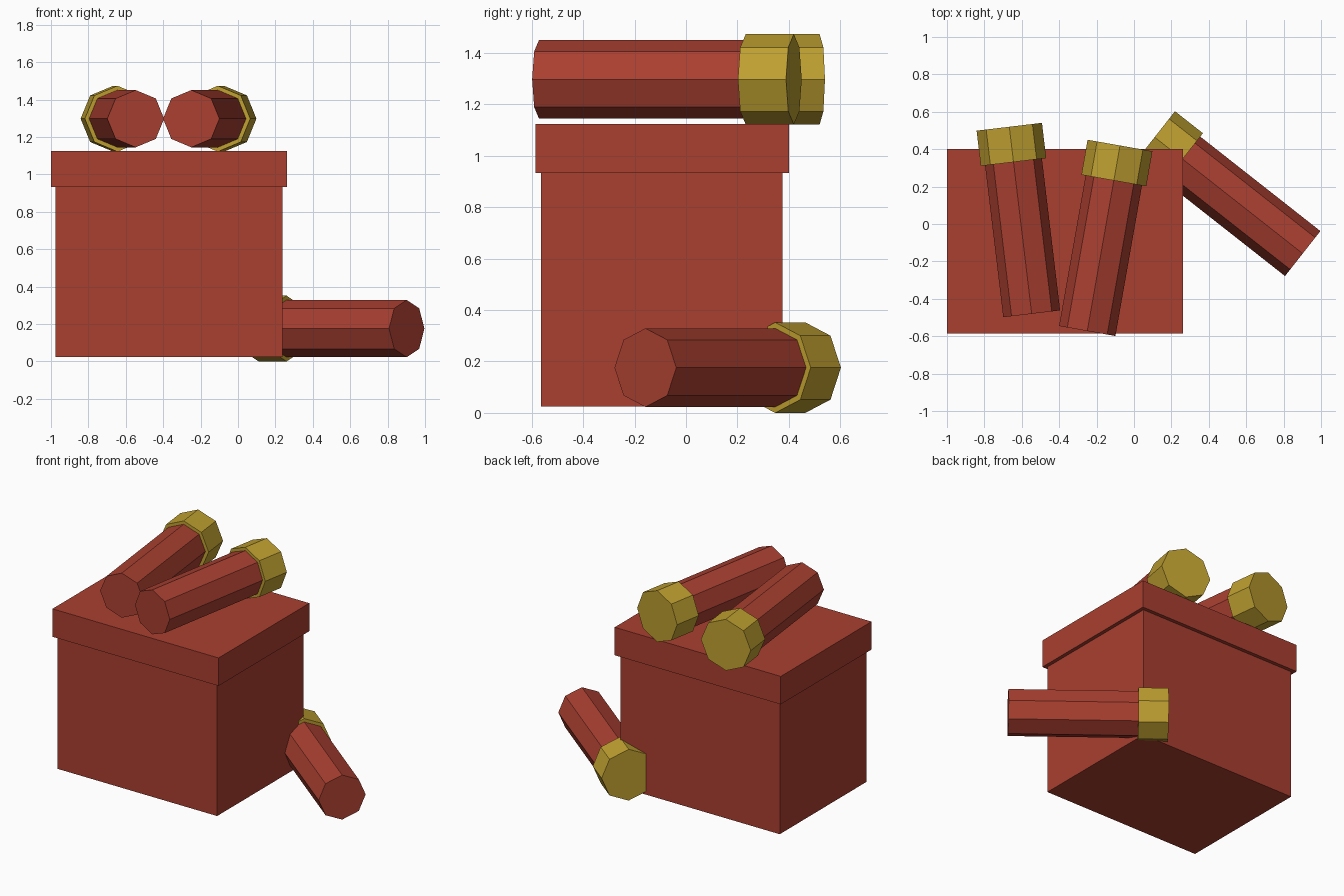
import bpy
from math import pi
from mathutils import Vector, Matrix

if "Cube" in bpy.data.objects:
    bpy.data.objects.remove(bpy.data.objects["Cube"], do_unlink=True)


def make_material(name, rgb):
    mat = bpy.data.materials.new(name)
    mat.use_nodes = True
    mat.diffuse_color = (*rgb, 1)
    mat.node_tree.nodes["Principled BSDF"].inputs["Base Color"].default_value = (*rgb, 1)
    return mat


red = make_material("brick_red", (0.40, 0.05, 0.03))
brass = make_material("brass", (0.52, 0.35, 0.03))


def add_box(name, low, high, mat):
    low, high = Vector(low), Vector(high)
    bpy.ops.mesh.primitive_cube_add(size=1)
    box = bpy.context.object
    box.name = name
    box.data.transform(Matrix.Translation((low + high) / 2) @ Matrix.Diagonal((high - low).to_4d()))
    box.data.materials.append(mat)


def add_rod(name, start, direction, radius, length, mat):
    """Eight-sided rod lying flat, with a corner pointing straight up."""
    bpy.ops.mesh.primitive_cylinder_add(vertices=8, radius=radius, depth=length)
    rod = bpy.context.object
    rod.name = name
    forward = direction.normalized()
    up = Vector((0, 0, 1))
    turn = Matrix((forward.cross(up), up, forward)).transposed().to_4x4()
    turn = turn if turn.determinant() > 0 else turn @ Matrix.Diagonal((-1, 1, 1, 1))
    rod.data.transform(Matrix.Translation(start + forward * length / 2) @ turn)
    rod.data.materials.append(mat)


# Box and overhanging lid
add_box("box_body", (-0.975, -0.565, 0.025), (0.237, 0.375, 0.94), red)
add_box("box_lid", (-1, -0.585, 0.933), (0.262, 0.4, 1.125), red)

# Shells: red tube with a wider brass cap on the far end
LENGTH, CAP = 1.007, 0.19
shells = {
    "left_top": ((-0.25, -0.572, 1.298), (0.174, 0.985, 0)),
    "right_top": ((-0.547, -0.48, 1.298), (-0.119, 0.993, 0)),
    "ground": ((0.902, -0.158, 0.176), (-0.786, 0.618, 0)),
}
for name, (tip, aim) in shells.items():
    tip, aim = Vector(tip), Vector(aim).normalized()
    add_rod(name + "_shell_tube", tip, aim, 0.153, LENGTH - CAP / 2, red)
    add_rod(name + "_shell_cap", tip + aim * (LENGTH - CAP), aim, 0.176, CAP, brass)
